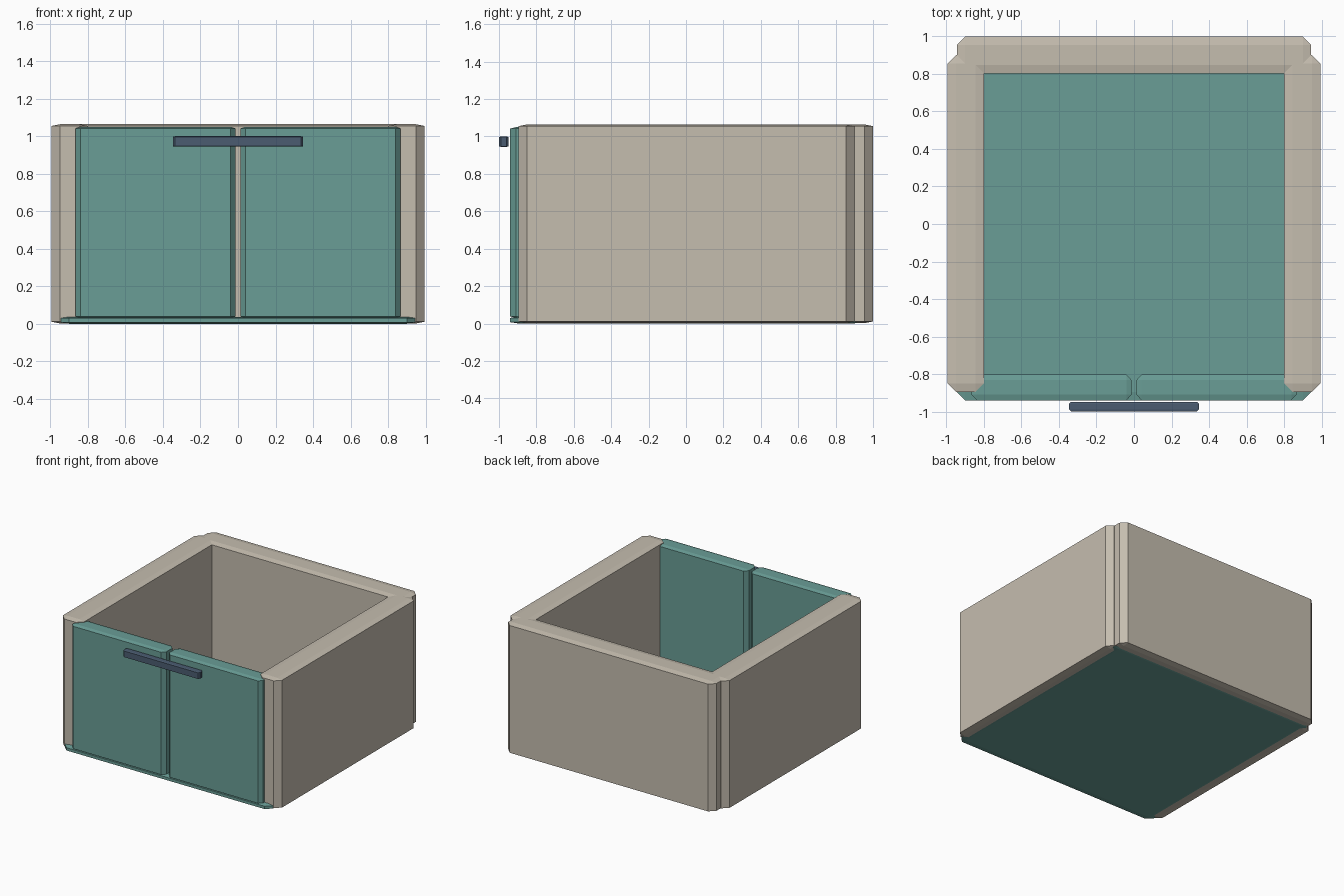
import bpy
import bmesh
from mathutils import Vector

if "Cube" in bpy.data.objects:
    bpy.data.objects.remove(bpy.data.objects["Cube"])


def material(name, rgb):
    m = bpy.data.materials.new(name)
    m.diffuse_color = (*rgb, 1.0)
    m.use_nodes = True
    m.node_tree.nodes["Principled BSDF"].inputs["Base Color"].default_value = m.diffuse_color
    return m


BEIGE = material("warm beige", (0.56, 0.51, 0.43))
TEAL = material("muted teal", (0.142, 0.34, 0.305))
SLATE = material("dark slate", (0.07, 0.107, 0.165))


def chamfered_box(name, low, high, chamfer, mat):
    """Box between two corners, with a separate chamfer size on each axis."""
    low, high = Vector(low), Vector(high)
    centre, half = (low + high) / 2, (high - low) / 2
    bm = bmesh.new()
    bmesh.ops.create_cube(bm, size=2)
    bmesh.ops.bevel(bm, geom=bm.edges[:], offset=0.2, segments=1,
                    affect='EDGES', profile=0.5)
    for v in bm.verts:
        for i in range(3):
            sign = 1 if v.co[i] > 0 else -1
            inset = chamfer[i] if abs(v.co[i]) < 0.95 else 0
            v.co[i] = centre[i] + sign * (half[i] - inset)
    bmesh.ops.recalc_face_normals(bm, faces=bm.faces[:])
    mesh = bpy.data.meshes.new(name)
    bm.to_mesh(mesh)
    bm.free()
    mesh.materials.append(mat)
    obj = bpy.data.objects.new(name, mesh)
    bpy.context.collection.objects.link(obj)
    return obj


WALL = (0.045, 0.045, 0.009)
DOOR = (0.027, 0.03, 0.008)

# Floor slab
chamfered_box("floor", (-0.945, -0.94, 0), (0.945, 0.94, 0.037),
              (0.045, 0.045, 0.007), TEAL)

# Back wall
chamfered_box("back_wall", (-0.945, 0.803, 0.002), (0.945, 1.0, 1.064), WALL, BEIGE)

# Side walls and front doors, one of each per side
for side, s in (("left", -1), ("right", 1)):
    x0, x1 = sorted((s * 0.8, s * 0.995))
    chamfered_box(side + "_wall", (x0, -0.895, 0.002), (x1, 0.9, 1.064), WALL, BEIGE)
    x0, x1 = sorted((s * 0.013, s * 0.866))
    chamfered_box(side + "_door", (x0, -0.94, 0.03), (x1, -0.803, 1.05), DOOR, TEAL)

# Handle bar in front of the doors
chamfered_box("handle", (-0.347, -1.0, 0.944), (0.347, -0.948, 1.0),
              (0.012, 0.012, 0.003), SLATE)
